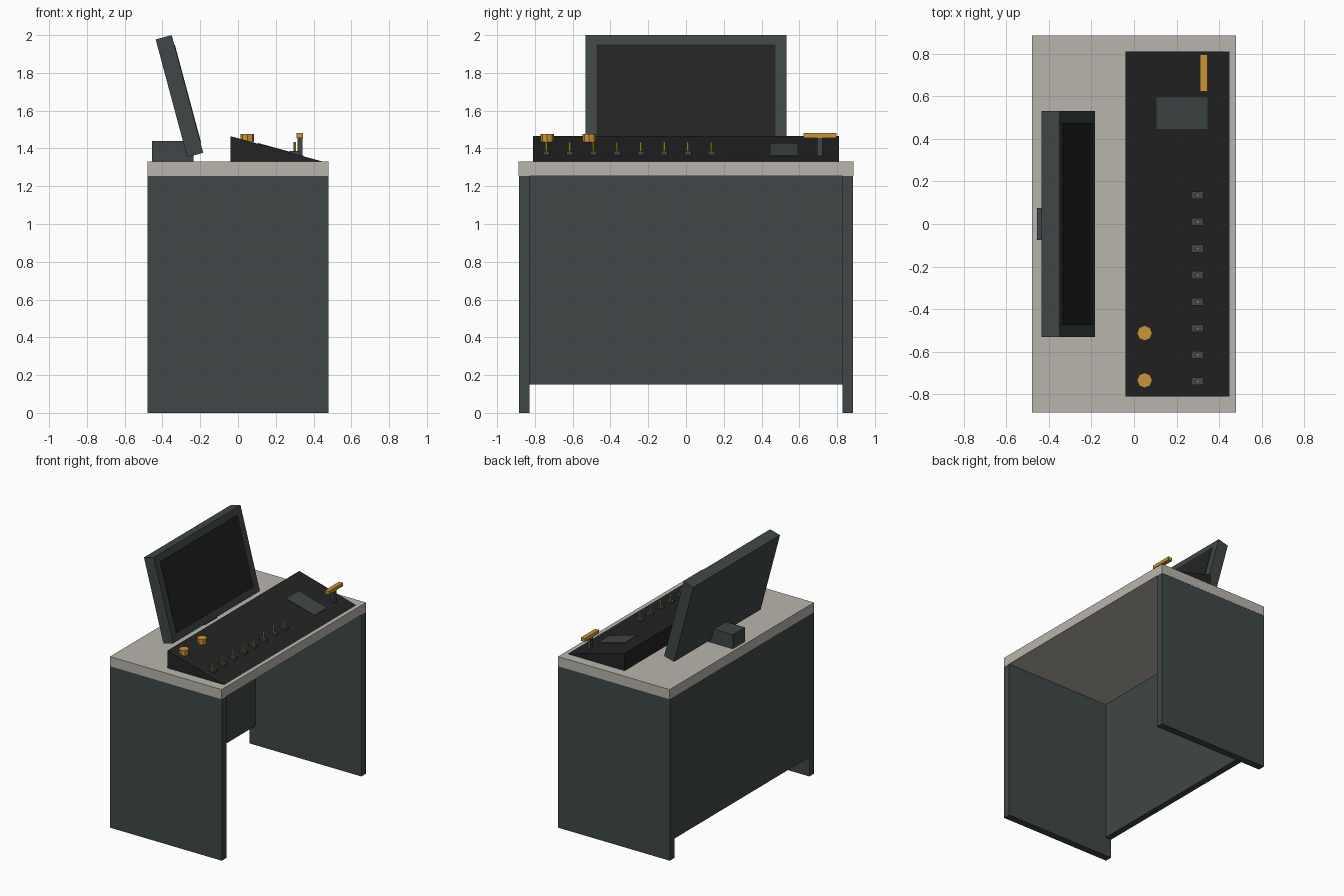
import bpy
import bmesh
from math import atan2, cos, radians, sin
from mathutils import Vector

default = bpy.data.objects.get("Cube")
if default:
    bpy.data.objects.remove(default, do_unlink=True)


def material(name, rgb):
    m = bpy.data.materials.new(name)
    m.use_nodes = True
    m.diffuse_color = (*rgb, 1)
    m.node_tree.nodes["Principled BSDF"].inputs["Base Color"].default_value = (*rgb, 1)
    return m


GREY = material("slate grey", (0.050, 0.062, 0.062))
STONE = material("pale stone", (0.485, 0.462, 0.418))
BLACK = material("matte black", (0.017, 0.017, 0.017))
BRASS = material("brass orange", (0.60, 0.30, 0.035))


def finish(name, bm, mat, location=(0, 0, 0), tilt=0):
    bmesh.ops.recalc_face_normals(bm, faces=bm.faces)
    mesh = bpy.data.meshes.new(name)
    bm.to_mesh(mesh)
    bm.free()
    mesh.materials.append(mat)
    ob = bpy.data.objects.new(name, mesh)
    ob.location = location
    ob.rotation_euler.y = tilt
    bpy.context.collection.objects.link(ob)
    return ob


def box(name, center, size, mat, tilt=0):
    bm = bmesh.new()
    bmesh.ops.create_cube(bm, size=1)
    bmesh.ops.scale(bm, vec=size, verts=bm.verts)
    return finish(name, bm, mat, center, tilt)


def cylinder(name, base, radius, height, sides, mat):
    bm = bmesh.new()
    bmesh.ops.create_cone(bm, cap_ends=True, segments=sides,
                          radius1=radius, radius2=radius, depth=height)
    return finish(name, bm, mat, Vector(base) + Vector((0, 0, height / 2)))


# Desk
TOP = 1.33
UNDER = 1.255
for side, label in ((-1, "front"), (1, "back")):
    box(f"{label}_side_panel", (0, side * 0.857, UNDER / 2), (0.96, 0.056, UNDER), GREY)
box("modesty_panel", (-0.455, 0, (0.15 + UNDER) / 2), (0.05, 1.66, UNDER - 0.15), GREY)
box("desk_top", (0, 0, (TOP + UNDER) / 2), (0.96, 1.772, TOP - UNDER), STONE)

# Sloping control console: a triangular section extruded along the desk
LOW_X, HIGH_X, RISE = 0.45, -0.04, 0.135
SLOPE = atan2(RISE, LOW_X - HIGH_X)


def surface(x):
    return TOP + RISE * (LOW_X - x) / (LOW_X - HIGH_X)


bm = bmesh.new()
section = [(HIGH_X, TOP), (LOW_X, TOP), (HIGH_X, TOP + RISE)]
face = bm.faces.new([bm.verts.new((x, -0.81, z)) for x, z in section])
ext = bmesh.ops.extrude_face_region(bm, geom=[face])
bmesh.ops.translate(bm, vec=(0, 1.62, 0),
                    verts=[g for g in ext["geom"] if isinstance(g, bmesh.types.BMVert)])
finish("control_console", bm, BLACK)

# Display plate lying on the slope
box("console_display", (0.225, 0.52, surface(0.225)),
    (0.24 / cos(SLOPE), 0.148, 0.008), GREY, SLOPE)

# Row of toggle switches
for i in range(8):
    y = -0.74 + 0.125 * i
    box(f"switch_base_{i + 1}", (0.3, y, 1.375), (0.055, 0.036, 0.022), GREY)
    cylinder(f"switch_lever_{i + 1}", (0.3, y, 1.38), 0.007, 0.055, 6, BRASS)

# Octagonal knobs
for i, y in enumerate((-0.735, -0.513)):
    cylinder(f"knob_{i + 1}", (0.05, y, 1.435), 0.036, 0.042, 8, BRASS)

# Throttle lever
box("throttle_stem", (0.328, 0.708, 1.41), (0.028, 0.03, 0.1), GREY)
box("throttle_grip", (0.328, 0.71, 1.468), (0.034, 0.175, 0.026), BRASS)

# Tilted monitor with a screen plate and a block stand
LEAN = radians(15)
center = Vector((-0.31, 0, 1.677))
normal = Vector((cos(LEAN), 0, sin(LEAN)))
box("monitor_case", center, (0.088, 1.064, 0.645), GREY, -LEAN)
box("monitor_screen", center + normal * 0.044, (0.006, 0.95, 0.54), BLACK, -LEAN)
box("monitor_stand", (-0.345, 0, TOP + 0.055), (0.22, 0.15, 0.11), GREY)
